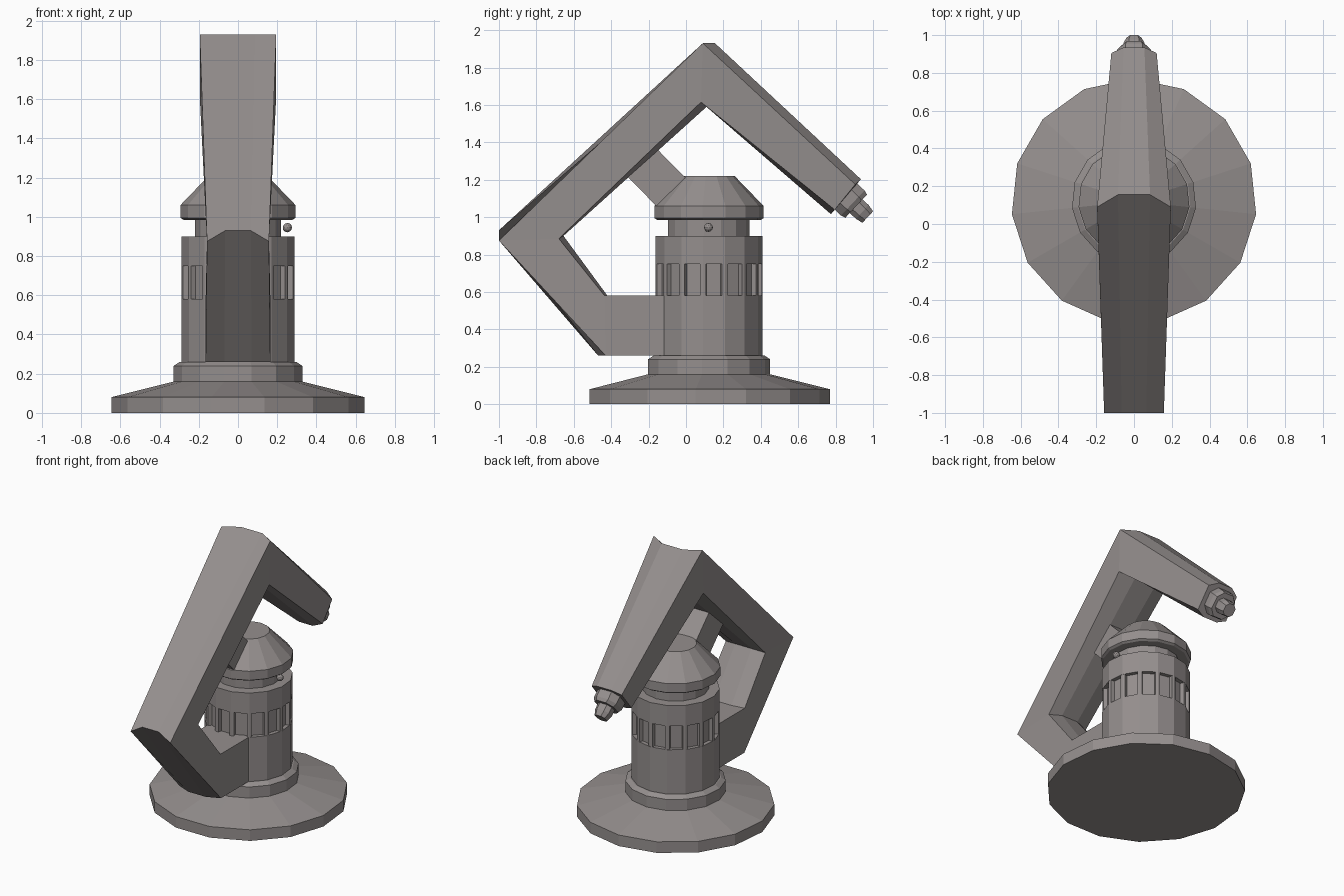
import bpy, bmesh, math
from mathutils import Vector

if "Cube" in bpy.data.objects:
    bpy.data.objects.remove(bpy.data.objects["Cube"])

CY, N = 0.12, 15          # column axis and number of sides

grey = bpy.data.materials.new("warm_grey")
grey.diffuse_color = (0.30, 0.275, 0.27, 1)
grey.use_nodes = True
grey.node_tree.nodes["Principled BSDF"].inputs["Base Color"].default_value = grey.diffuse_color


def finish(bm, name):
    bmesh.ops.recalc_face_normals(bm, faces=bm.faces)
    me = bpy.data.meshes.new(name)
    bm.to_mesh(me)
    bm.free()
    me.materials.append(grey)
    ob = bpy.data.objects.new(name, me)
    bpy.context.collection.objects.link(ob)
    return ob


def loft(name, rings):
    """Skin equal-length closed rings of 3D points and cap both ends."""
    bm = bmesh.new()
    vs = [[bm.verts.new(p) for p in r] for r in rings]
    for a, b in zip(vs, vs[1:]):
        for i in range(len(a)):
            j = (i + 1) % len(a)
            bm.faces.new((a[i], a[j], b[j], b[i]))
    bm.faces.new(vs[0])
    bm.faces.new(vs[-1])
    return finish(bm, name)


def lathe(name, profile):
    ang = [math.radians(90 + 360 / N * i) for i in range(N)]
    return loft(name, [[(r * math.cos(a), CY + r * math.sin(a), z) for a in ang]
                       for r, z in profile])


# Base plate, lower collar and column with a recessed vent band
lathe("base_plate", [(0.65, 0), (0.65, 0.08), (0.33, 0.16)])
lathe("collar", [(0.33, 0.15), (0.33, 0.24), (0.30, 0.26)])
lathe("column_lower", [(0.29, 0.25), (0.29, 0.58)])
lathe("vent_core", [(0.262, 0.57), (0.262, 0.76)])
lathe("column_upper", [(0.29, 0.75), (0.29, 0.90)])
lathe("neck", [(0.22, 0.89), (0.22, 1.0)])
lathe("cap", [(0.28, 0.985), (0.295, 0.995), (0.295, 1.06), (0.14, 1.22)])

# Vent bars at every corner of the column
for i in range(N):
    a = math.radians(90 + 360 / N * i)
    out, side = Vector((math.cos(a), math.sin(a), 0)), Vector((-math.sin(a), math.cos(a), 0))
    c = Vector((0, CY, 0))
    sec = [c + out * r + side * s for r, s in
           ((0.25, -0.016), (0.285, -0.016), (0.289, 0), (0.285, 0.016), (0.25, 0.016))]
    loft("vent_bar", [[p + Vector((0, 0, z)) for p in sec] for z in (0.575, 0.755)])

# Small knob beside the neck
bm = bmesh.new()
bmesh.ops.create_icosphere(bm, subdivisions=2, radius=0.024)
bmesh.ops.translate(bm, verts=bm.verts, vec=(0.252, CY, 0.945))
finish(bm, "neck_knob")

# Bent arm: half width, middle half width, then (y, z) of
# outer side, outer middle, inner middle, inner side
stations = [
    (0.165, 0.07, (0.0, 0.26), (0.0, 0.26), (0.0, 0.58), (0.0, 0.58)),
    (0.165, 0.07, (-0.43, 0.26), (-0.47, 0.26), (-0.42, 0.58), (-0.435, 0.58)),
    (0.158, 0.065, (-1.0, 0.875), (-1.0, 0.93), (-0.655, 0.90), (-0.68, 0.885)),
    (0.195, 0.085, (0.09, 1.93), (0.155, 1.93), (0.11, 1.59), (0.08, 1.615)),
    (0.12, 0.055, (0.905, 1.175), (0.935, 1.203), (0.775, 1.016), (0.795, 1.04)),
]
rings = []
for w, m, os, om, im, ins in stations:
    half = [(w, *os), (m, *om)]
    low = [(m, *im), (w, *ins)]
    rings.append(half + [(-x, y, z) for x, y, z in reversed(half)]
                 + [(-x, y, z) for x, y, z in reversed(low)] + low)
loft("bent_arm", rings)

# Strut between the arm and the cap
strut = [(-0.19, 1.40), (0.0, 1.208), (0.08, 1.10), (-0.10, 1.0), (-0.36, 1.265)]
loft("strut", [[(x, y, z) for y, z in strut] for x in (-0.08, 0.08)])

# Stepped nozzle on the arm end: (distance, half width, half height)
axis, up = Vector((0, 0.73, -0.683)), Vector((0, 0.683, 0.73))
end = Vector((0, 0.855, 1.11))


def nozzle(name, steps):
    sec = [(1, .5), (.5, 1), (-.5, 1), (-1, .5), (-1, -.5), (-.5, -1), (.5, -1), (1, -.5)]
    loft(name, [[end + axis * d + Vector((w * a, 0, 0)) + up * h * b for a, b in sec]
                for d, w, h in steps])


nozzle("nozzle_base", [(-0.03, 0.09, 0.092), (0.05, 0.09, 0.092), (0.075, 0.075, 0.085)])
nozzle("nozzle_tip", [(0.06, 0.055, 0.05), (0.12, 0.055, 0.05), (0.16, 0.04, 0.042)])
